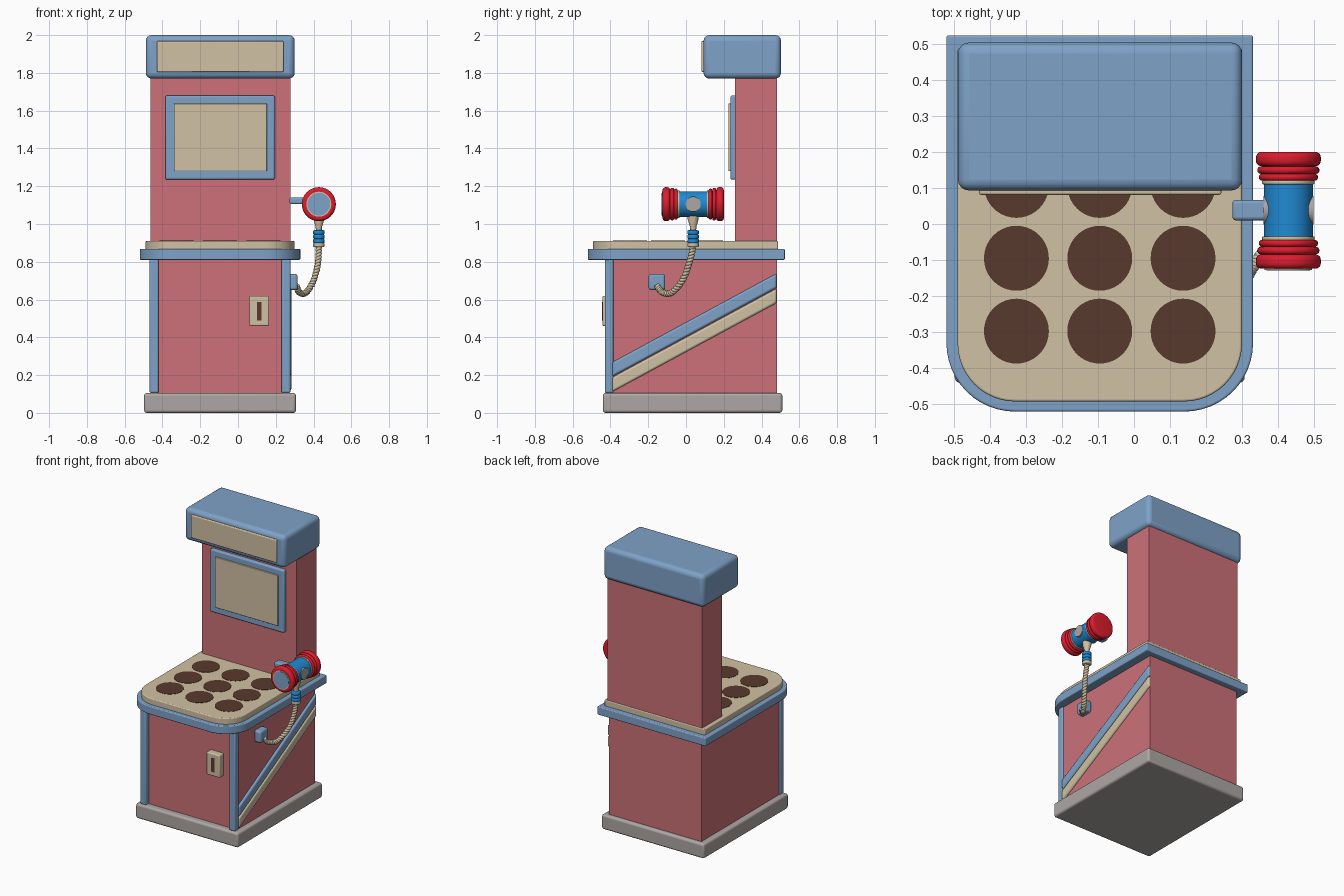
import bpy, bmesh, math
from mathutils import Vector, Matrix

cube = bpy.data.objects.get("Cube")
if cube:
    bpy.data.objects.remove(cube, do_unlink=True)


def material(name, srgb):
    lin = [((c / 255 + 0.055) / 1.055) ** 2.4 for c in srgb] + [1]
    m = bpy.data.materials.new(name)
    m.use_nodes = True
    m.diffuse_color = lin
    m.node_tree.nodes["Principled BSDF"].inputs["Base Color"].default_value = lin
    return m


PINK = material("cabinet red", (204, 113, 120))
BLUE = material("soft blue", (126, 162, 200))
BEIGE = material("warm beige", (209, 193, 163))
GREY = material("base grey", (174, 167, 164))
BROWN = material("hole brown", (88, 58, 45))
RED = material("hammer red", (220, 28, 45))
AZURE = material("hammer blue", (32, 138, 212))
CX = -0.095  # centre line of the cabinet


def finish(name, bm, mat, bevel=0, smooth=True):
    bmesh.ops.recalc_face_normals(bm, faces=bm.faces)
    me = bpy.data.meshes.new(name)
    bm.to_mesh(me)
    bm.free()
    for m in (mat if isinstance(mat, list) else [mat]):
        me.materials.append(m)
    ob = bpy.data.objects.new(name, me)
    bpy.context.scene.collection.objects.link(ob)
    if bevel:
        b = ob.modifiers.new("bevel", 'BEVEL')
        b.width, b.segments = bevel, 4
        b.limit_method = 'ANGLE'
    if smooth:
        bpy.ops.object.select_all(action='DESELECT')
        ob.select_set(True)
        bpy.context.view_layer.objects.active = ob
        bpy.ops.object.shade_smooth_by_angle(angle=math.radians(35))
    return ob


def box(name, x, y, z, mat, bevel=0):
    bm = bmesh.new()
    size = Matrix.Diagonal((x[1] - x[0], y[1] - y[0], z[1] - z[0], 1))
    mid = Matrix.Translation([(a[0] + a[1]) / 2 for a in (x, y, z)])
    bmesh.ops.create_cube(bm, size=1, matrix=mid @ size)
    return finish(name, bm, mat, bevel)


def prism(name, points, offset, mat, bevel=0):
    bm = bmesh.new()
    face = bm.faces.new([bm.verts.new(p) for p in points])
    ext = bmesh.ops.extrude_face_region(bm, geom=[face])
    verts = [v for v in ext["geom"] if isinstance(v, bmesh.types.BMVert)]
    bmesh.ops.translate(bm, verts=verts, vec=offset)
    return finish(name, bm, mat, bevel)


def slab(name, half, front, back, z, r, mat, bevel):
    # plate with rounded front corners and square back corners
    pts = [(CX + half, back, z[0]), (CX - half, back, z[0])]
    for side, start in ((-1, math.pi), (1, 1.5 * math.pi)):
        for i in range(13):
            a = start + i * math.pi / 24
            pts.append((CX + side * (half - r) + r * math.cos(a),
                        front + r + r * math.sin(a), z[0]))
    return prism(name, pts, (0, 0, z[1] - z[0]), mat, bevel)


def lathe(name, profile, origin, along_y, mat, segments=40):
    # profile is a list of (radius, position along the axis)
    bm = bmesh.new()
    verts = [bm.verts.new((r, 0, h)) for r, h in profile]
    edges = [bm.edges.new(p) for p in zip(verts, verts[1:])]
    bmesh.ops.spin(bm, geom=verts + edges, cent=(0, 0, 0), axis=(0, 0, 1),
                   angle=2 * math.pi, steps=segments)
    bmesh.ops.remove_doubles(bm, verts=bm.verts, dist=1e-5)
    if along_y:
        bm.transform(Matrix.Rotation(-math.pi / 2, 4, 'X'))
    bm.transform(Matrix.Translation(origin))
    return finish(name, bm, mat)


def ridge(r, lo, hi, soft):
    # rounded ring profile between two positions
    pts = []
    for mid, a0 in ((lo + soft, -90), (hi - soft, 0)):
        for i in range(6):
            a = math.radians(a0 + i * 18)
            pts.append((r - soft + soft * math.cos(a), mid + soft * math.sin(a)))
    return pts


def closed(profile):
    return [(0, profile[0][1])] + profile + [(0, profile[-1][1])]


# Cabinet
box("plinth", (-0.497, 0.307), (-0.44, 0.51), (0, 0.105), GREY, 0.015)
box("lower_cabinet", (CX - 0.363, CX + 0.363), (-0.395, 0.482), (0.1, 0.815), PINK)
box("upper_cabinet", (-0.464, 0.277), (0.26, 0.482), (0.9, 1.79), PINK)
for side, label in ((-1, "right"), (1, "left")):
    xs = sorted((CX + side * 0.325, CX + side * 0.373))
    box(label + "_corner_trim", xs, (-0.43, -0.385), (0.105, 0.815), BLUE, 0.01)

# Play table with nine holes
slab("table_rim", 0.425, -0.52, 0.523, (0.81, 0.868), 0.19, BLUE, 0.006)
slab("table_top", 0.394, -0.492, 0.487, (0.86, 0.91), 0.16, BEIGE, 0.006)
for row in range(3):
    for col in range(3):
        lathe("hole", closed([(0.09, 0), (0.09, 0.004)]),
              (CX + (col - 1) * 0.231, -0.297 + row * 0.202, 0.908), False, BROWN)

# Header and screen
box("header", (-0.488, 0.3), (0.093, 0.503), (1.77, 2.0), BLUE, 0.03)
box("header_panel", (-0.43, 0.242), (0.081, 0.12), (1.805, 1.968), BEIGE, 0.006)
box("screen_frame", (-0.385, 0.195), (0.235, 0.27), (1.235, 1.68), BLUE, 0.01)
box("screen", (-0.34, 0.153), (0.225, 0.25), (1.28, 1.638), BEIGE, 0.004)

# Coin slot
box("coin_plate", (0.06, 0.165), (-0.442, -0.39), (0.46, 0.62), BEIGE, 0.008)
box("coin_slot", (0.1, 0.125), (-0.444, -0.438), (0.49, 0.588), BROWN)

# Diagonal side stripes
for label, low, mat in (("blue", 0.192, BLUE), ("beige", 0.112, BEIGE)):
    y0, y1, rise, wide = -0.39, 0.48, 0.47, 0.076
    prism(label + "_stripe",
          [(0.255, y0, low), (0.255, y1, low + rise),
           (0.255, y1, low + rise + wide), (0.255, y0, low + wide)],
          (0.028, 0, 0), mat, 0.012)

# Hammer head
HX, HY, HZ = 0.428, 0.038, 1.105
head = (HX, HY, HZ)
box("hammer_peg", (0.273, 0.368), (0.01, 0.067), (1.105, 1.14), BLUE, 0.01)
lathe("hammer_barrel", closed([(0.068, -0.08), (0.068, 0.08)]), head, True, AZURE)
for s, label in ((-1, "front"), (1, "back")):
    rings = (ridge(0.082, 0.082, 0.101, 0.009) + ridge(0.086, 0.101, 0.122, 0.01)
             + ridge(0.09, 0.122, 0.162, 0.016))
    lathe(label + "_hammer_cap", closed([(r, s * h) for r, h in rings]), head, True, RED)
    collar = ridge(0.073, 0.072, 0.084, 0.004)
    lathe(label + "_collar", closed([(r, s * h) for r, h in collar]), head, True, BEIGE)
lathe("strike_ring", closed([(0.066, -0.165), (0.066, -0.15)]), head, True, BEIGE)
lathe("strike_face", closed([(0.06, -0.167), (0.06, -0.15)]), head, True, BLUE)
box_disc = lathe("hammer_badge", closed([(0.04, 0), (0.04, 0.138)]), (0, 0, 0), False, GREY)
box_disc.matrix_world = (Matrix.Translation((HX - 0.069, HY, HZ))
                         @ Matrix.Rotation(math.pi / 2, 4, 'Y'))

# Hammer handle
base = (HX, HY, 0)
lathe("handle_neck", closed([(0.015, 0.955), (0.017, 0.985), (0.029, 1.025), (0.029, 1.05)]),
      base, False, BEIGE, 24)
grip = []
for i in range(3):
    grip += ridge(0.031, 0.898 + i * 0.023, 0.921 + i * 0.023, 0.008)
lathe("handle_grip", closed(grip), base, False, AZURE, 24)
lathe("handle_end", closed(ridge(0.03, 0.878, 0.9, 0.006)), base, False, BEIGE, 24)

# Cord and its mount
box("cord_mount", (0.262, 0.316), (-0.198, -0.11), (0.65, 0.735), BLUE, 0.014)
knots = [Vector(p) for p in (
    (0.428, 0.038, 0.95), (0.428, 0.037, 0.88), (0.423, 0.016, 0.79), (0.4, -0.02, 0.7),
    (0.36, -0.075, 0.637), (0.325, -0.125, 0.638), (0.308, -0.155, 0.675), (0.29, -0.16, 0.7))]
path = []
for a, b, c, d in zip(knots, knots[1:], knots[2:], knots[3:]):
    for i in range(24):
        t = i / 24
        path.append(0.5 * (2 * b + (c - a) * t + (2 * a - 5 * b + 4 * c - d) * t * t
                           + (3 * b - a - 3 * c + d) * t ** 3))
for strand in range(2):
    cu = bpy.data.curves.new("cord_strand", 'CURVE')
    cu.dimensions = '3D'
    cu.bevel_depth, cu.bevel_resolution = 0.01, 2
    cu.use_fill_caps = True
    sp = cu.splines.new('POLY')
    sp.points.add(len(path) - 1)
    for i, p in enumerate(path):
        ahead = path[min(i + 1, len(path) - 1)] - path[max(i - 1, 0)]
        u = ahead.cross(Vector((1, -1, 0))).normalized()
        v = ahead.cross(u).normalized()
        a = i * 0.7 + strand * math.pi
        sp.points[i].co = (*(p + 0.008 * (u * math.cos(a) + v * math.sin(a))), 1)
    cu.materials.append(BEIGE)
    bpy.context.scene.collection.objects.link(bpy.data.objects.new("cord_strand", cu))
